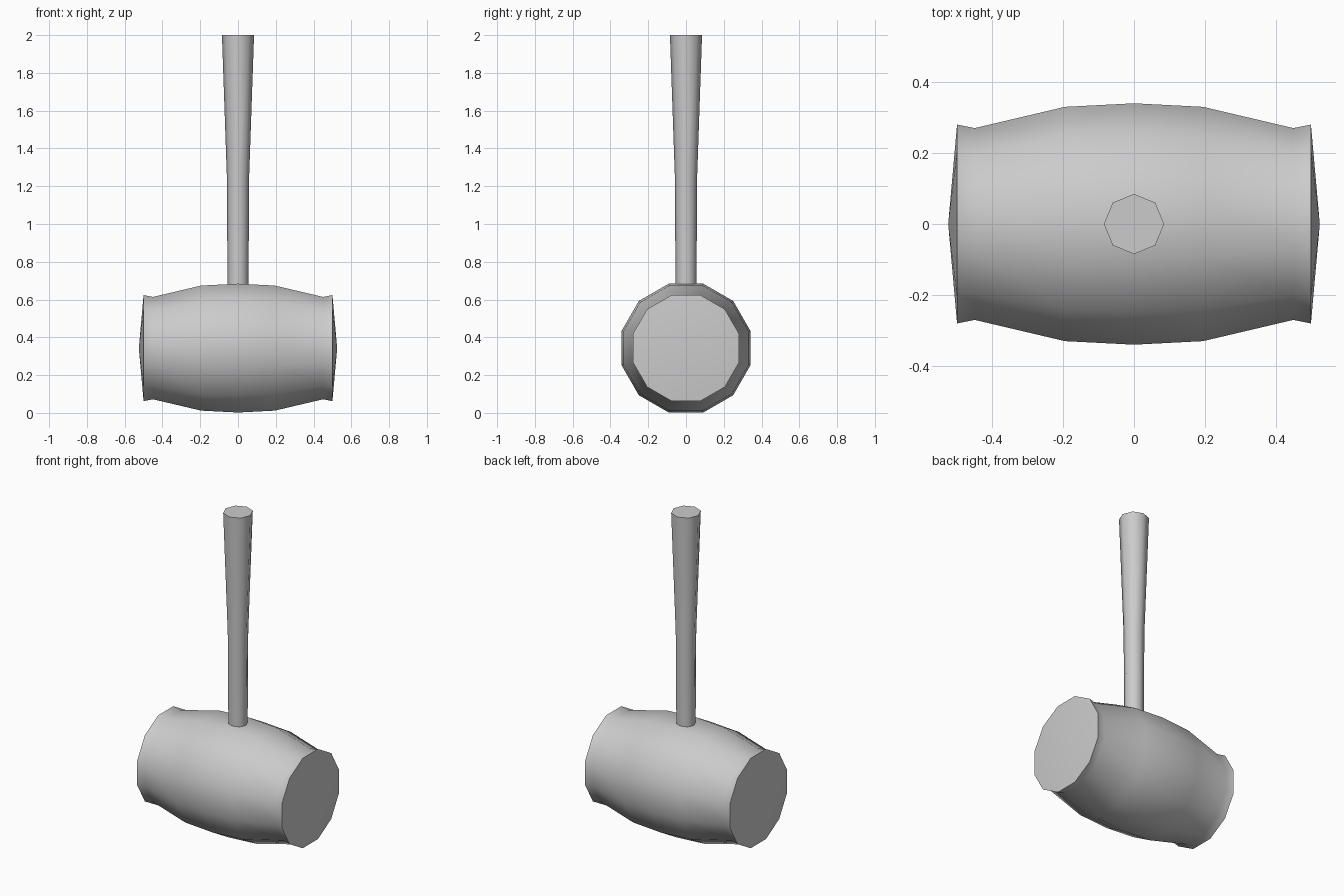
import bpy, bmesh
from math import pi, cos, sin, radians
from mathutils import Matrix

if "Cube" in bpy.data.objects:
    bpy.data.objects.remove(bpy.data.objects["Cube"])


def lathe(name, profile, sides, phase, matrix, angle):
    """Spin (radius, height) pairs round z; zero radius makes a pole, open ends get caps."""
    bm = bmesh.new()
    rings = []
    for r, h in profile:
        n = sides if r > 0 else 1
        rings.append([bm.verts.new((r * cos(2 * pi * (i + phase) / sides),
                                    r * sin(2 * pi * (i + phase) / sides), h))
                      for i in range(n)])
    for a, b in zip(rings, rings[1:]):
        for i in range(sides):
            j = (i + 1) % sides
            quad = [a[i % len(a)], a[j % len(a)], b[j % len(b)], b[i % len(b)]]
            bm.faces.new(list(dict.fromkeys(quad)))
    for ring in (rings[0], rings[-1]):
        if len(ring) > 1:
            bm.faces.new(ring)
    bmesh.ops.transform(bm, matrix=matrix, verts=bm.verts)
    bmesh.ops.recalc_face_normals(bm, faces=bm.faces)
    mesh = bpy.data.meshes.new(name)
    bm.to_mesh(mesh)
    bm.free()
    obj = bpy.data.objects.new(name, mesh)
    bpy.context.collection.objects.link(obj)
    bpy.context.view_layer.objects.active = obj
    obj.select_set(True)
    bpy.ops.object.shade_smooth_by_angle(angle=radians(angle))
    obj.select_set(False)
    return obj


# Barrel-shaped head lying along x: half profile, mirrored; radii given to the flats
half = [(0, 0.525), (0.281, 0.5), (0.271, 0.45), (0.331, 0.195)]
profile = [(r, -x) for r, x in half] + [(0.341, 0)] + [(r, x) for r, x in reversed(half)]
profile = [(r / cos(pi / 12), x) for r, x in profile]
lathe("mallet_head", profile, 12, 0.5,
      Matrix.Translation((0, 0, 0.343)) @ Matrix.Rotation(pi / 2, 4, 'Y'), 40)

# Octagonal handle flaring towards the grip end
lathe("handle", [(0.055, 0.6), (0.059, 1.25), (0.085, 2.0)], 8, 0, Matrix.Identity(4), 50)
